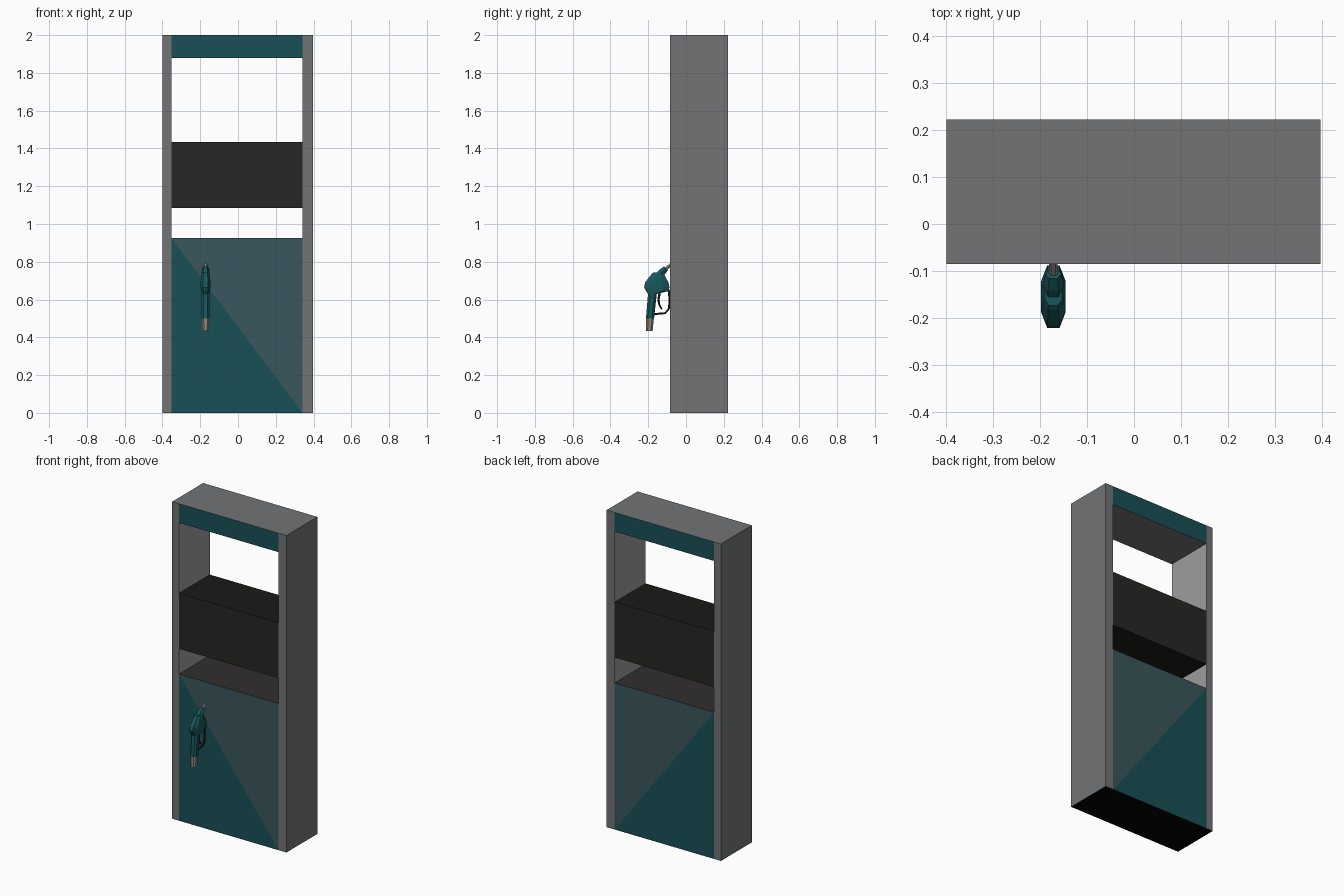
import bpy, bmesh, math
from mathutils import Vector

if "Cube" in bpy.data.objects:
    bpy.data.objects.remove(bpy.data.objects["Cube"])


def material(name, rgb):
    m = bpy.data.materials.new(name)
    m.diffuse_color = (*rgb, 1)
    m.use_nodes = True
    m.node_tree.nodes["Principled BSDF"].inputs["Base Color"].default_value = m.diffuse_color
    return m


TEAL = material("teal", (0.009, 0.080, 0.092))
WORN = material("worn_teal", (0.042, 0.095, 0.110))
GREY = material("grey", (0.170, 0.172, 0.178))
PALE = material("pale_grey", (0.34, 0.34, 0.34))
DARK = material("dark", (0.019, 0.019, 0.017))
SHELF = material("shelf_dark", (0.030, 0.027, 0.027))
DEEP = material("deep_dark", (0.010, 0.010, 0.008))
BLACK = material("black", (0.001, 0.001, 0.001))
METAL = material("metal", (0.27, 0.23, 0.20))
NOZZLE = material("nozzle_teal", (0.009, 0.095, 0.107))

X0, X1, X2, X3 = -0.4, -0.353, 0.342, 0.398
FRONT, BACK = -0.085, 0.223
NX = -0.172  # nozzle centre line


def finish(name, bm, *mats):
    bmesh.ops.recalc_face_normals(bm, faces=bm.faces)
    me = bpy.data.meshes.new(name)
    bm.to_mesh(me)
    bm.free()
    for m in mats:
        me.materials.append(m)
    ob = bpy.data.objects.new(name, me)
    bpy.context.collection.objects.link(ob)
    return ob


def extruded_cells(xs, zs, hole=()):
    """Front grid of cells minus the hole cells, extruded to the back."""
    bm = bmesh.new()
    grid = [[bm.verts.new((x, FRONT, z)) for x in xs] for z in zs]
    for r in range(len(zs) - 1):
        for c in range(len(xs) - 1):
            if (r, c) not in hole:
                bm.faces.new((grid[r][c], grid[r][c + 1],
                              grid[r + 1][c + 1], grid[r + 1][c]))
    ext = bmesh.ops.extrude_face_region(bm, geom=bm.faces[:], use_keep_orig=True)
    bmesh.ops.translate(bm, vec=(0, BACK - FRONT, 0),
                        verts=[g for g in ext["geom"] if isinstance(g, bmesh.types.BMVert)])
    bmesh.ops.recalc_face_normals(bm, faces=bm.faces)
    bm.normal_update()
    return bm


# Cabinet: grey shell with one tall opening, teal front and back panels
bm = extruded_cells((X0, X1, X2, X3), (0, 0.925, 1.88, 2.0), {(1, 1)})
for f in list(bm.faces):
    c, n = f.calc_center_median(), f.normal
    if abs(n.y) > 0.9 and X1 < c.x < X2:
        f.material_index = 1
        if c.z < 0.9:  # the lower panels are split along a diagonal
            a = next(v for v in f.verts if v.co.x < 0 and v.co.z > 0.5)
            b = next(v for v in f.verts if v.co.x > 0 and v.co.z < 0.5)
            bmesh.utils.face_split(f, a, b)
    elif c.z < 0.01:
        f.material_index = 4
    elif n.z > 0.9 and c.z < 1:
        f.material_index = 3
    elif abs(n.x) > 0.9 and abs(c.x) < 0.38:
        f.material_index = 5
for f in bm.faces:
    c = f.calc_center_median()
    if f.material_index == 1 and 0.5 < c.z < 0.9:
        f.material_index = 2
finish("pump_cabinet", bm, GREY, TEAL, WORN, SHELF, BLACK, PALE)

# Display block bridging the opening
bm = extruded_cells((X1, X2), (1.085, 1.435))
for f in bm.faces:
    f.material_index = 1 if abs(f.normal.z) > 0.9 else 0
finish("display_block", bm, DARK, DEEP)


def skin(name, bm, rings, mat):
    """Join rings of vertices into a capped tube."""
    for a, b in zip(rings, rings[1:]):
        for i in range(len(a)):
            j = (i + 1) % len(a)
            bm.faces.new((a[i], a[j], b[j], b[i]))
    bm.faces.new(rings[0])
    bm.faces.new(rings[-1])
    return finish(name, bm, mat)


def loft(name, sections, mat):
    """Stack of chamfered rings: (z, y front, y back, half width)."""
    bm = bmesh.new()
    rings = []
    for z, y0, y1, w in sections:
        cy, d = (y0 + y1) / 2, (y1 - y0) / 2
        pts = [(w / 2, -d), (w, -d / 2), (w, d / 2), (w / 2, d),
               (-w / 2, d), (-w, d / 2), (-w, -d / 2), (-w / 2, -d)]
        rings.append([bm.verts.new((NX + x, cy + y, z)) for x, y in pts])
    return skin(name, bm, rings, mat)


def tube(name, path, radii, mat, sides=6):
    """Tube along a path of (y, z) points in the nozzle's plane."""
    bm = bmesh.new()
    pts = [Vector((NX, y, z)) for y, z in path]
    side = Vector((1, 0, 0))
    rings = []
    for i, (p, r) in enumerate(zip(pts, radii)):
        t = (pts[min(i + 1, len(pts) - 1)] - pts[max(i - 1, 0)]).normalized()
        up = t.cross(side)
        rings.append([bm.verts.new(p + r * (math.cos(a) * side + math.sin(a) * up))
                      for a in (2 * math.pi * k / sides for k in range(sides))])
    return skin(name, bm, rings, mat)


# Nozzle: handle and head, hose end, collar, spout, guard, trigger
loft("nozzle_body", [(0.50, -0.212, -0.169, 0.020), (0.63, -0.201, -0.155, 0.022),
                     (0.645, -0.212, -0.092, 0.024), (0.665, -0.222, -0.088, 0.026),
                     (0.69, -0.217, -0.093, 0.026), (0.735, -0.182, -0.116, 0.022),
                     (0.742, -0.174, -0.128, 0.018)], NOZZLE)
loft("hose_end", [(0.433, -0.212, -0.177, 0.018), (0.502, -0.211, -0.170, 0.019)], METAL)
tube("nozzle_collar", [(-0.15, 0.72), (-0.128, 0.744), (-0.106, 0.765)],
     [0.022, 0.022, 0.017], NOZZLE)
tube("nozzle_spout", [(-0.125, 0.745), (-0.072, 0.793)], [0.010, 0.009], METAL)
tube("trigger_guard", [(-0.18, 0.522), (-0.11, 0.528), (-0.09, 0.552),
                       (-0.087, 0.60), (-0.092, 0.655)], [0.006] * 5, DARK)
tube("trigger", [(-0.137, 0.65), (-0.146, 0.60), (-0.142, 0.575), (-0.128, 0.548)],
     [0.007, 0.007, 0.006, 0.005], DARK)
